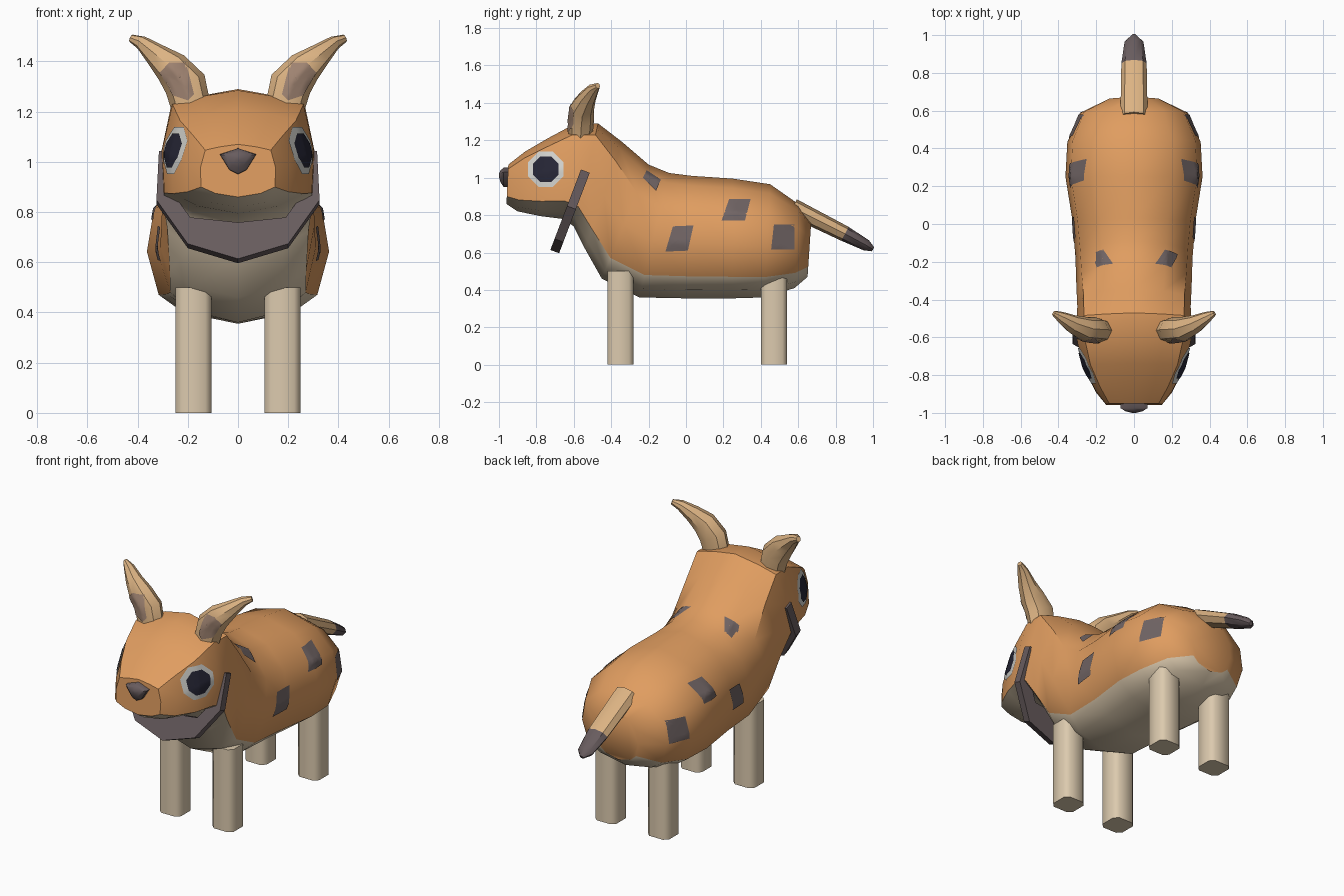
import bpy, bmesh, math
from mathutils import Vector
from mathutils.bvhtree import BVHTree

if "Cube" in bpy.data.objects:
    bpy.data.objects.remove(bpy.data.objects["Cube"])


def material(name, r, g, b):
    m = bpy.data.materials.new(name)
    lin = [((c / 255 + 0.055) / 1.055) ** 2.4 for c in (r, g, b)]
    m.diffuse_color = (*lin, 1)
    m.use_nodes = True
    m.node_tree.nodes["Principled BSDF"].inputs["Base Color"].default_value = m.diffuse_color
    return m


ORANGE = material("orange fur", 224, 157, 96)
CREAM = material("cream fur", 220, 202, 174)
TAN = material("tan fur", 220, 179, 131)
INNER = material("inner ear", 160, 132, 114)
SPOT = material("grey spot", 112, 100, 100)
DARK = material("dark grey", 104, 92, 94)
WHITE = material("eye white", 212, 212, 207)
PUPIL = material("pupil", 38, 38, 54)


def finish(name, bm, mats, angle=40):
    """Turn a bmesh into a named, smooth-shaded object."""
    bmesh.ops.recalc_face_normals(bm, faces=bm.faces)
    me = bpy.data.meshes.new(name)
    bm.to_mesh(me)
    bm.free()
    for m in mats:
        me.materials.append(m)
    ob = bpy.data.objects.new(name, me)
    bpy.context.collection.objects.link(ob)
    bpy.ops.object.select_all(action='DESELECT')
    bpy.context.view_layer.objects.active = ob
    ob.select_set(True)
    bpy.ops.object.shade_smooth_by_angle(angle=math.radians(angle))
    return ob


def loft(name, rings, mats, rule=lambda i, j: 0, angle=40):
    """Skin closed rings of points; rule(ring, band) picks the material."""
    bm = bmesh.new()
    vs = [[bm.verts.new(p) for p in r] for r in rings]
    n = len(rings[0])
    for i in range(len(rings) - 1):
        for j in range(n):
            k = (j + 1) % n
            f = bm.faces.new((vs[i][j], vs[i][k], vs[i + 1][k], vs[i + 1][j]))
            f.material_index = rule(i, j)
    bm.faces.new(vs[0]).material_index = rule(0, 0)
    bm.faces.new(vs[-1]).material_index = rule(len(rings) - 2, 0)
    return finish(name, bm, mats, angle)


def tube_rings(path, radii, ref, n=8):
    """Elliptical rings along a path; the first radius lies along ref."""
    pts, rings = [Vector(p) for p in path], []
    for i, p in enumerate(pts):
        t = (pts[min(i + 1, len(pts) - 1)] - pts[max(i - 1, 0)]).normalized()
        u = (Vector(ref) - t * t.dot(Vector(ref))).normalized()
        v = t.cross(u)
        ru, rv = radii[i]
        rings.append([p + u * ru * math.cos(2 * math.pi * k / n)
                      + v * rv * math.sin(2 * math.pi * k / n) for k in range(n)])
    return rings


def decal(name, target, outline, to3d, direction, mat, lift=0.005):
    """Lay a thin polygon plate on the target by projecting it."""
    tree = BVHTree.FromPolygons([v.co for v in target.data.vertices],
                                [p.vertices[:] for p in target.data.polygons])
    d = Vector(direction)
    pts = [Vector(p) for p in outline]
    mid = sum(pts, Vector((0, 0))) / len(pts)
    edge = [a.lerp(b, s / 4) for a, b in zip(pts, pts[1:] + pts[:1]) for s in range(4)]
    bm = bmesh.new()

    def put(p):
        start = Vector(to3d(p)) - d * 3
        hit = tree.ray_cast(start, d)
        if hit[0] is None:
            hit = tree.find_nearest(Vector(to3d(p)))
        return bm.verts.new(hit[0] - d * lift)

    loops = [[put(mid.lerp(p, s)) for p in edge] for s in (0.25, 0.5, 0.75, 1)]
    centre, n = put(mid), len(edge)
    for j in range(n):
        k = (j + 1) % n
        bm.faces.new((centre, loops[0][j], loops[0][k]))
        for a, b in zip(loops, loops[1:]):
            bm.faces.new((a[j], b[j], b[k], a[k]))
    ob = finish(name, bm, [mat])
    # keep the plate facing outward
    me = ob.data
    if sum((p.normal.dot(d) * p.area for p in me.polygons)) > 0:
        me.flip_normals()
    return ob


# Body, neck and head in one skin: top y,z, bottom y,z, half width, head squareness
stations = [
    (-0.95, 1.07, -0.96, 0.86, 0.15, 1), (-0.86, 1.14, -0.90, 0.82, 0.205, 1),
    (-0.74, 1.21, -0.78, 0.795, 0.265, 1), (-0.60, 1.285, -0.66, 0.78, 0.30, 1),
    (-0.47, 1.29, -0.60, 0.74, 0.305, 1), (-0.34, 1.19, -0.54, 0.62, 0.30, 0.6),
    (-0.20, 1.07, -0.45, 0.46, 0.305, 0.2), (-0.09, 1.025, -0.25, 0.36, 0.31, 0),
    (0.03, 1.01, 0.0, 0.355, 0.325, 0), (0.25, 0.995, 0.25, 0.355, 0.363, 0),
    (0.45, 0.965, 0.42, 0.36, 0.353, 0), (0.60, 0.86, 0.58, 0.41, 0.285, 0),
    (0.67, 0.77, 0.65, 0.47, 0.14, 0)]
body_half = [(0, 0), (0.08, 0.55), (0.28, 0.92), (0.55, 1), (0.82, 0.87), (0.93, 0.6), (1, 0)]
head_half = [(0, 0), (0.05, 0.5), (0.11, 0.87), (0.45, 1), (0.81, 0.98), (0.93, 0.6), (1, 0)]
rings = []
for yt, zt, yb, zb, w, s in stations:
    half = [(a[0] + (b[0] - a[0]) * s, a[1] + (b[1] - a[1]) * s)
            for a, b in zip(body_half, head_half)]
    right = [(w * x, yt + (yb - yt) * t, zt + (zb - zt) * t) for t, x in half]
    rings.append(right + [(-x, y, z) for x, y, z in right[-2:0:-1]])
body = loft("body_and_head", rings, [ORANGE, CREAM],
            lambda i, j: 1 if 4 <= j < 8 else 0)

# Nose
nose_shape = [(0, 1.055), (0.073, 1.03), (0.035, 0.968), (0, 0.95), (-0.035, 0.968), (-0.073, 1.03)]
loft("nose", [[(x * s, y, 1.015 + (z - 1.015) * s) for x, z in nose_shape]
              for y, s in ((-0.93, 1), (-0.975, 0.98), (-0.992, 0.6), (-1.0, 0.15))], [DARK])

# Tail with dark tip
tail_path = [(0, 0.57, 0.84), (0, 0.85, 0.70), (0, 0.965, 0.638), (0, 1.0, 0.617)]
loft("tail", tube_rings(tail_path, [(0.072, 0.05), (0.067, 0.042), (0.05, 0.03), (0.012, 0.012)],
                        (1, 0, 0)), [TAN, DARK], lambda i, j: 1 if i > 0 else 0)

# Collar: tapered band on a plane that slopes forward and down
outer = [(0.315, 1.035), (0.325, 0.84), (0.2, 0.665), (0, 0.605)]
inner = [(0.25, 1.035), (0.27, 0.88), (0.19, 0.77), (0, 0.75)]
mirror = lambda pts: pts + [(-x, z) for x, z in pts[-2::-1]]
normal = Vector((0, -0.934, 0.357)) * 0.025
sections = []
for o, i in zip(mirror(outer), mirror(inner)):
    po, pi = [Vector((x, -0.54 + (z - 1.03) * 0.381, z)) for x, z in (o, i)]
    sections.append([po + normal, po - normal, pi - normal, pi + normal])
loft("collar", sections, [DARK], angle=30)

eye = lambda r: [(-0.75 + r * math.cos(math.pi * (k + 0.5) / 4),
                  1.045 + r * math.sin(math.pi * (k + 0.5) / 4)) for k in range(8)]
spots = {"shoulder_spot": [(-0.23, 1.0), (-0.16, 0.93), (-0.135, 0.99), (-0.21, 1.04)],
         "chest_spot": [(-0.07, 0.74), (0.04, 0.745), (0.01, 0.61), (-0.11, 0.605)],
         "flank_spot": [(0.23, 0.885), (0.345, 0.885), (0.315, 0.77), (0.19, 0.77)],
         "hip_spot": [(0.47, 0.75), (0.58, 0.75), (0.58, 0.615), (0.455, 0.615)]}
ear_patch = [(0.207, 1.395), (0.275, 1.395), (0.312, 1.355), (0.26, 1.265), (0.2, 1.245), (0.175, 1.27)]
ear_path = [(0.185, -0.565, 1.21), (0.21, -0.56, 1.31), (0.265, -0.555, 1.375),
            (0.325, -0.53, 1.425), (0.385, -0.495, 1.475), (0.425, -0.472, 1.492)]
ear_radii = [(0.065, 0.078), (0.068, 0.085), (0.065, 0.07), (0.05, 0.048), (0.032, 0.028), (0.014, 0.016)]

for side, s in (("right", 1), ("left", -1)):
    # Ears with inner patches
    path = [(s * x, y, z) for x, y, z in ear_path]
    ear = loft(side + "_ear", tube_rings(path, ear_radii, (0, 1, 0)), [TAN])
    decal(side + "_inner_ear", ear, ear_patch, lambda p: (s * p[0], 0, p[1]), (0, 1, 0), INNER)

    # Eyes and coat spots
    flat = lambda p: (0, p[0], p[1])
    inward = (-s, 0, 0)
    decal(side + "_eye_white", body, eye(0.102), flat, inward, WHITE, 0.005)
    decal(side + "_pupil", body, eye(0.074), flat, inward, PUPIL, 0.009)
    for name, shape in spots.items():
        decal(side + "_" + name, body, shape, flat, inward, SPOT)

    # Legs
    for end, y in (("front", -0.35), ("rear", 0.47)):
        bm = bmesh.new()
        bmesh.ops.create_cube(bm, size=1)
        for v in bm.verts:
            v.co = (s * 0.177 + v.co.x * 0.143, y + v.co.y * 0.14, (v.co.z + 0.5) * 0.5)
        upright = [e for e in bm.edges if abs(e.verts[0].co.z - e.verts[1].co.z) > 0.1]
        bmesh.ops.bevel(bm, geom=upright, offset=0.025, segments=1, affect='EDGES')
        finish(side + "_" + end + "_leg", bm, [CREAM], 50)
